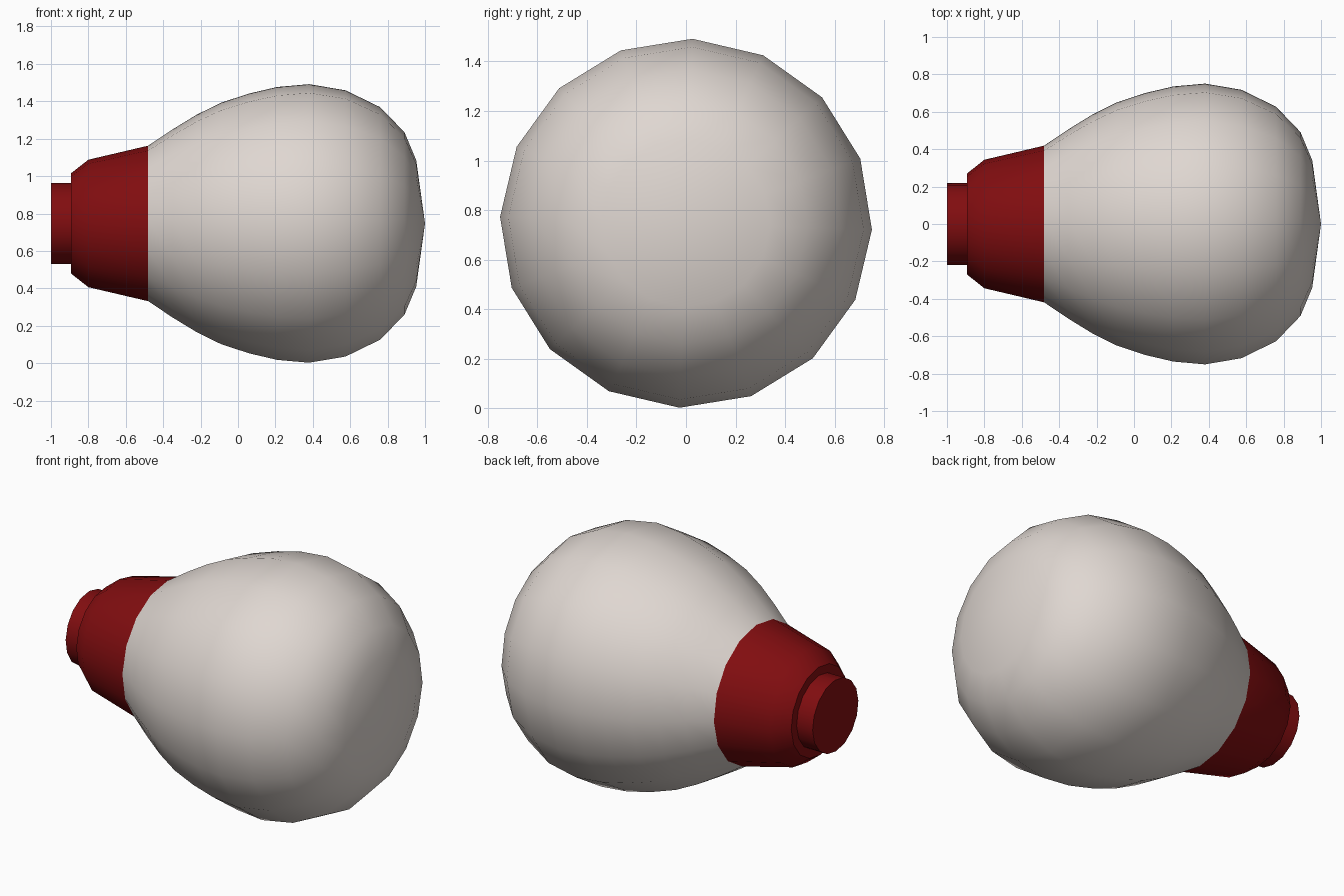
import bpy, bmesh, math

if "Cube" in bpy.data.objects:
    bpy.data.objects.remove(bpy.data.objects["Cube"])

SIDES = 16
CENTRE_Z = 0.747
TURN = math.radians(-2)


def material(name, rgb):
    m = bpy.data.materials.new(name)
    m.diffuse_color = (*rgb, 1)
    m.use_nodes = True
    m.node_tree.nodes["Principled BSDF"].inputs["Base Color"].default_value = m.diffuse_color
    return m


def lathe(name, profile, mat, angle):
    """Revolve (x, radius) points around the x axis; radius 0 makes a pole."""
    bm = bmesh.new()
    rings = []
    for x, r in profile:
        if r == 0:
            rings.append([bm.verts.new((x, 0, CENTRE_Z))] * SIDES)
        else:
            rings.append([bm.verts.new((x,
                                        1.008 * r * math.cos(TURN + math.tau * k / SIDES),
                                        CENTRE_Z + r * math.sin(TURN + math.tau * k / SIDES)))
                          for k in range(SIDES)])
    for a, b in zip(rings, rings[1:]):
        for k in range(SIDES):
            j = (k + 1) % SIDES
            bm.faces.new(list(dict.fromkeys((a[k], a[j], b[j], b[k]))))
    bmesh.ops.recalc_face_normals(bm, faces=bm.faces)
    # open end: make sure faces point away from the axis
    for f in bm.faces:
        c = f.calc_center_median()
        out = c.copy()
        out.x, out.z = 0, c.z - CENTRE_Z
        if f.normal.dot(out) < -1e-4:
            f.normal_flip()
    me = bpy.data.meshes.new(name)
    bm.to_mesh(me)
    bm.free()
    me.materials.append(mat)
    ob = bpy.data.objects.new(name, me)
    bpy.context.collection.objects.link(ob)
    bpy.ops.object.select_all(action='DESELECT')
    ob.select_set(True)
    bpy.context.view_layer.objects.active = ob
    bpy.ops.object.shade_smooth_by_angle(angle=math.radians(angle))
    return ob


white = material("warm white", (0.74, 0.68, 0.64))
red = material("dark red", (0.22, 0.004, 0.005))

# Rounded glass body
lathe("glass_bulb", [(-0.48, 0.416), (-0.35, 0.503), (-0.22, 0.582), (-0.09, 0.646),
                     (0.06, 0.695), (0.21, 0.73), (0.38, 0.745), (0.575, 0.712),
                     (0.76, 0.622), (0.89, 0.488), (0.953, 0.338), (1.0, 0)], white, 60)

# Tapered socket with stepped end contact
lathe("socket_base", [(-1.0, 0), (-1.0, 0.217), (-0.893, 0.217), (-0.893, 0.268),
                      (-0.80, 0.341), (-0.48, 0.416)], red, 30)
